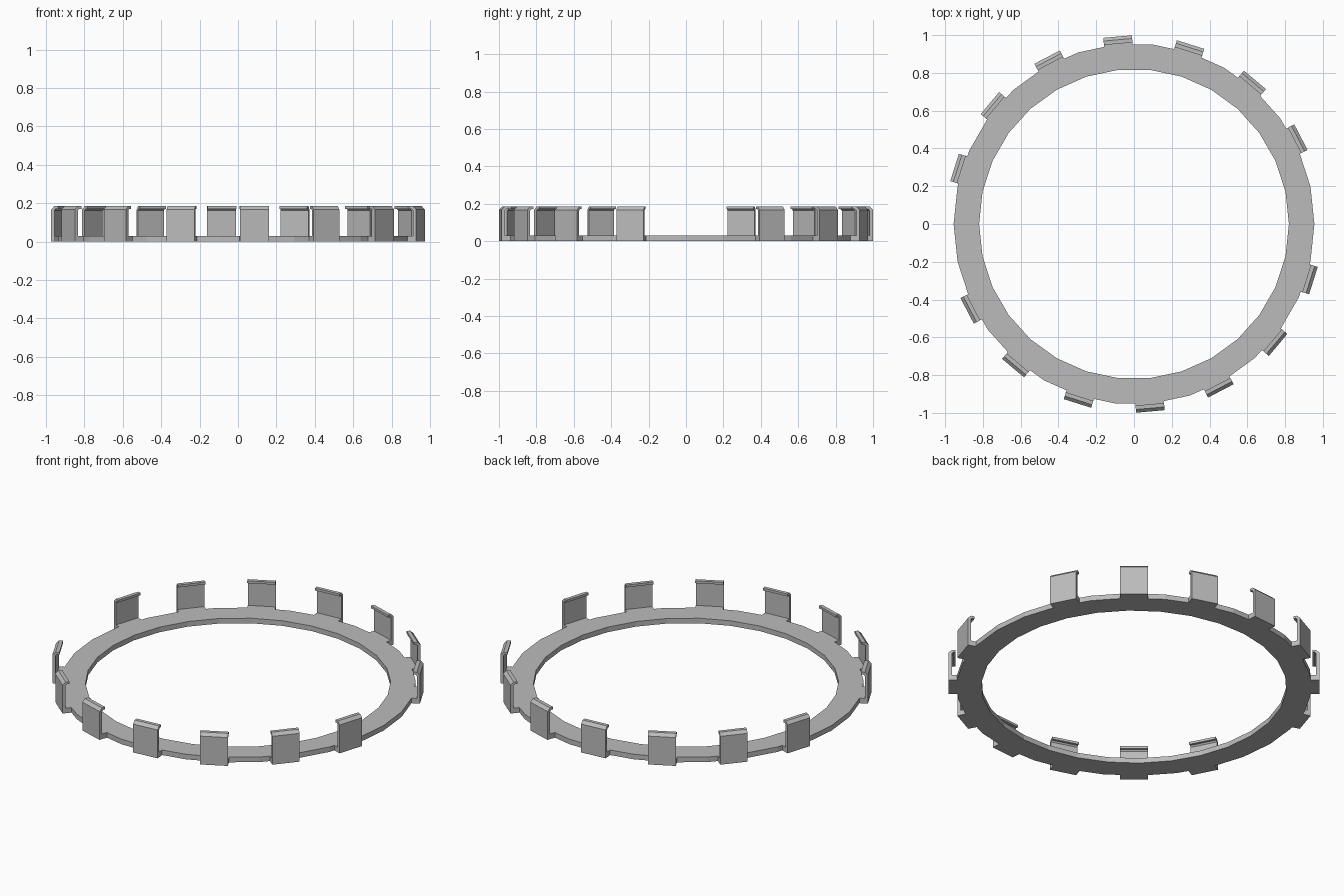
import bpy, bmesh, math
from mathutils import Matrix

cube = bpy.data.objects.get("Cube")
if cube:
    bpy.data.objects.remove(cube, do_unlink=True)

# Single grey material
grey = bpy.data.materials.new("plain grey")
grey.use_nodes = True
colour = (0.5, 0.5, 0.5, 1)
grey.diffuse_color = colour
grey.node_tree.nodes["Principled BSDF"].inputs["Base Color"].default_value = colour


def finish(name, bm):
    bmesh.ops.recalc_face_normals(bm, faces=bm.faces)
    mesh = bpy.data.meshes.new(name)
    bm.to_mesh(mesh)
    bm.free()
    mesh.materials.append(grey)
    obj = bpy.data.objects.new(name, mesh)
    bpy.context.collection.objects.link(obj)
    return obj


# Flat base ring: rectangular section swept round 30 sides
SIDES, OUTER, INNER, THICK = 30, 0.955, 0.82, 0.03
bm = bmesh.new()
section = [(INNER, 0), (OUTER, 0), (OUTER, THICK), (INNER, THICK)]
loops = []
for i in range(SIDES):
    a = math.tau * i / SIDES
    loops.append([bm.verts.new((r * math.cos(a), r * math.sin(a), z)) for r, z in section])
for i in range(SIDES):
    here, there = loops[i], loops[(i + 1) % SIDES]
    for j in range(4):
        k = (j + 1) % 4
        bm.faces.new((here[j], here[k], there[k], there[j]))
finish("base_ring", bm)

# Hooked clip: foot, upright wall and chamfered inward lip
WIDTH, WALL, HEIGHT = 0.152, 0.996, 0.185
profile = [(0.93, 0), (WALL, 0), (WALL, 0.168), (0.979, HEIGHT), (0.958, HEIGHT),
           (0.958, 0.171), (0.972, 0.171), (0.979, 0.163), (0.979, THICK), (0.93, THICK)]
bm = bmesh.new()
face = bm.faces.new([bm.verts.new((r, -WIDTH / 2, z)) for r, z in profile])
swept = bmesh.ops.extrude_face_region(bm, geom=[face])["geom"]
bmesh.ops.translate(bm, vec=(0, WIDTH, 0),
                    verts=[v for v in swept if isinstance(v, bmesh.types.BMVert)])
first_clip = finish("clip", bm)

# Sixteen positions round the ring, two opposite ones left empty
STATIONS, OFFSET = 16, 5
for i in range(STATIONS):
    if i % 8 == 0:
        continue
    clip = first_clip if i == 1 else first_clip.copy()
    if i != 1:
        bpy.context.collection.objects.link(clip)
    clip.name = f"clip_{i}"
    clip.matrix_world = Matrix.Rotation(math.radians(OFFSET + 360 * i / STATIONS), 4, "Z")
